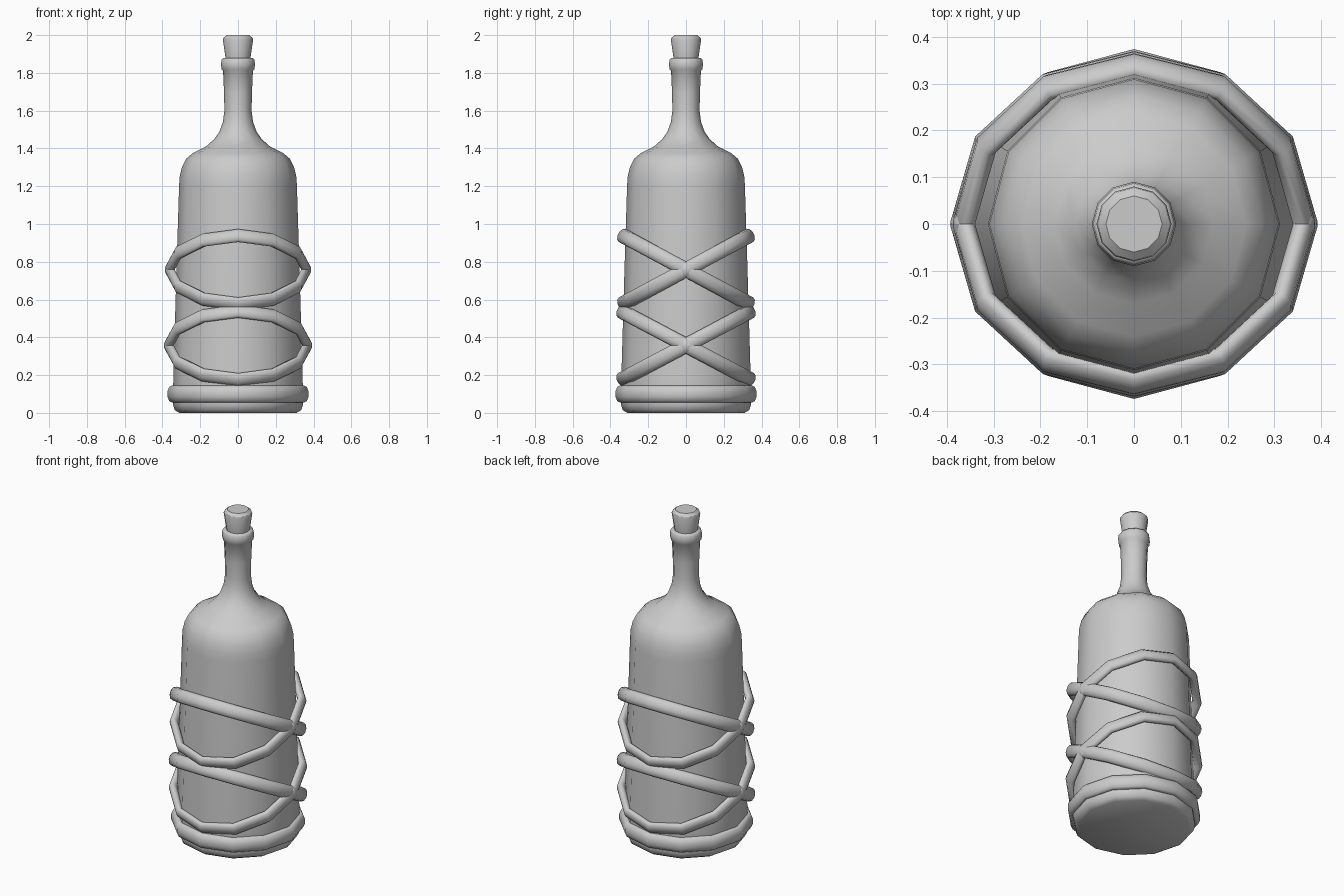
import bpy
import bmesh
import math
from mathutils import Vector

default = bpy.data.objects.get("Cube")
if default:
    bpy.data.objects.remove(default, do_unlink=True)

SIDES = 12

grey = bpy.data.materials.new("light_grey")
grey.use_nodes = True
grey.diffuse_color = (0.6, 0.6, 0.6, 1)
grey.node_tree.nodes["Principled BSDF"].inputs["Base Color"].default_value = (0.6, 0.6, 0.6, 1)


def finish(name, bm, angle):
    """Turn a bmesh into a shaded, coloured object."""
    bmesh.ops.recalc_face_normals(bm, faces=bm.faces)
    mesh = bpy.data.meshes.new(name)
    bm.to_mesh(mesh)
    bm.free()
    mesh.materials.append(grey)
    obj = bpy.data.objects.new(name, mesh)
    bpy.context.collection.objects.link(obj)
    bpy.ops.object.select_all(action='DESELECT')
    obj.select_set(True)
    bpy.context.view_layer.objects.active = obj
    bpy.ops.object.shade_smooth_by_angle(angle=math.radians(angle))
    return obj


def bridge(bm, a, b):
    for i in range(len(a)):
        j = (i + 1) % len(a)
        bm.faces.new((a[i], a[j], b[j], b[i]))


def lathe(name, profile, angle=40):
    """Spin (radius, height) points around z and cap both ends."""
    bm = bmesh.new()
    loops = []
    for r, z in profile:
        loops.append([bm.verts.new((r * math.cos(t), r * math.sin(t), z))
                      for t in (math.tau * k / SIDES for k in range(SIDES))])
    for a, b in zip(loops, loops[1:]):
        bridge(bm, a, b)
    bm.faces.new(loops[0])
    bm.faces.new(loops[-1])
    return finish(name, bm, angle)


def hoop(name, z, rx, ry, rise, thick, tall, section=10):
    """Flattened ring, its back end raised by rise and its front end lowered."""
    bm = bmesh.new()
    tilt = math.atan2(rise, ry)
    axis = Vector((0, -math.sin(tilt), math.cos(tilt)))
    slope = Vector((0, math.cos(tilt), math.sin(tilt)))
    loops = []
    for k in range(SIDES):
        t = math.tau * k / SIDES
        centre = Vector((rx * math.cos(t), ry * math.sin(t), z + rise * math.sin(t)))
        out = Vector((math.cos(t), 0, 0)) + slope * math.sin(t)
        loops.append([bm.verts.new(centre + out * thick * math.cos(s) + axis * tall * math.sin(s))
                      for s in (math.tau * (i + 0.5) / section for i in range(section))])
    for k in range(SIDES):
        bridge(bm, loops[k], loops[(k + 1) % SIDES])
    return finish(name, bm, 60)


# Bottle body, shoulder, neck and lip
lathe("bottle", [
    (0.31, 0), (0.335, 0.015), (0.345, 0.045), (0.342, 0.2), (0.326, 0.75),
    (0.312, 1.2), (0.309, 1.25), (0.297, 1.3), (0.275, 1.345), (0.24, 1.375),
    (0.17, 1.41), (0.125, 1.45), (0.098, 1.49), (0.08, 1.54), (0.072, 1.6),
    (0.074, 1.7), (0.079, 1.81), (0.087, 1.82), (0.09, 1.845), (0.087, 1.87),
    (0.08, 1.878)], 60)

# Tapered stopper with a chamfered top
lathe("stopper", [(0.063, 1.86), (0.08, 1.975), (0.077, 1.985), (0.06, 2.0)], 30)

# Flat hoop around the base
hoop("base_hoop", 0.1, 0.348, 0.348, 0, 0.027, 0.046)

# Two pairs of crossed hoops
for label, z, rx, ry in (("lower", 0.357, 0.369, 0.342), ("upper", 0.758, 0.364, 0.337)):
    for side, sign in (("rising", 1), ("falling", -1)):
        hoop(f"{label}_{side}_hoop", z, rx, ry, 0.181 * sign, 0.024, 0.039)
